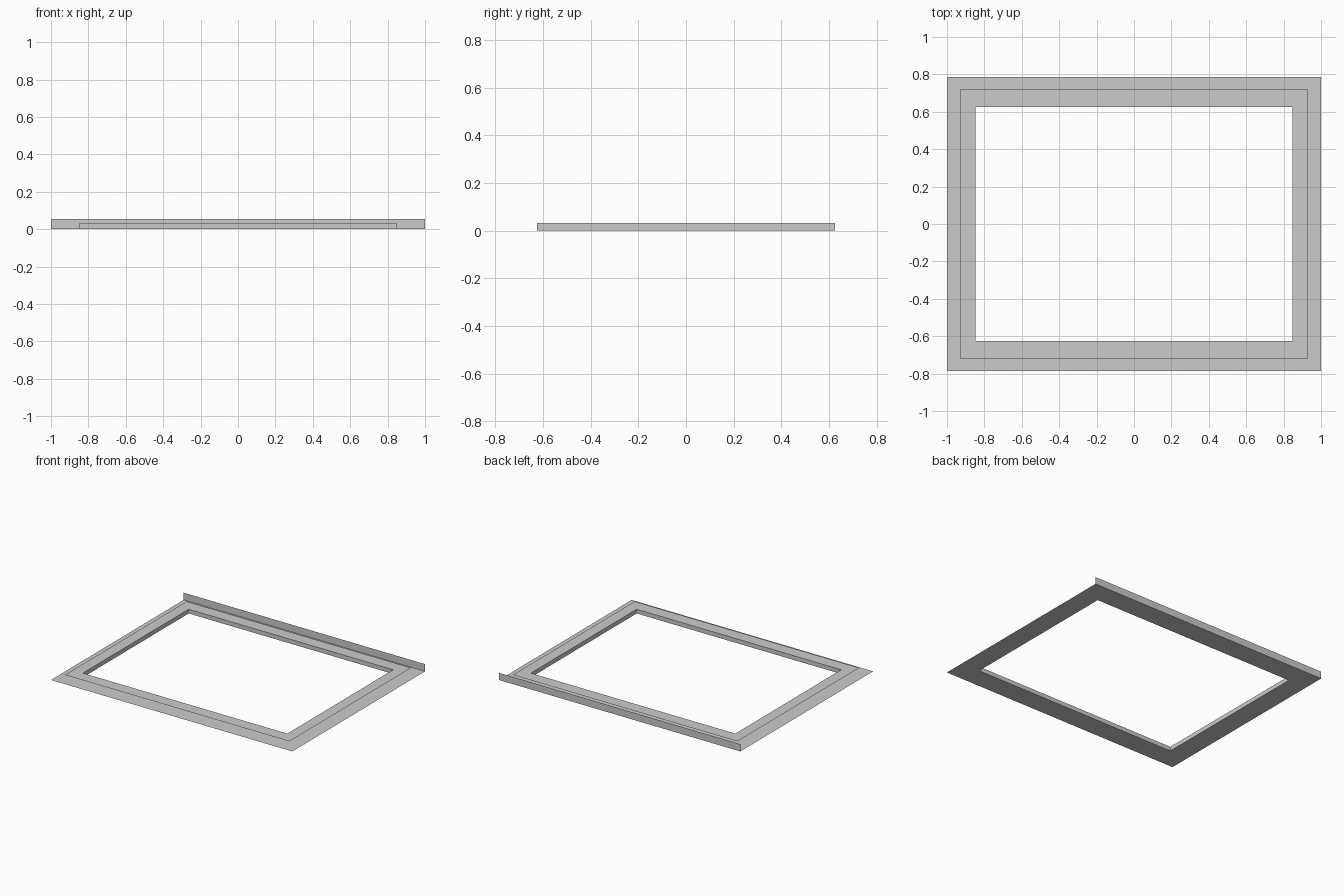
import bpy, bmesh

if "Cube" in bpy.data.objects:
    bpy.data.objects.remove(bpy.data.objects["Cube"])

# Folded sheet-metal frame: (half width, half depth, height) for each fold line
PROFILE = [
    (0.93, 0.72, 0.032),    # free edge of the raised lip
    (0.847, 0.626, 0.032),  # top of the opening wall
    (0.847, 0.626, 0.0),    # bottom of the opening wall
    (1.0, 0.785, 0.0),      # outer edge of the base flange
]
BACK_HEIGHT = 0.054


def ring(bm, hx, hy, z):
    return [bm.verts.new((sx * hx, sy * hy, z))
            for sx, sy in ((-1, -1), (1, -1), (1, 1), (-1, 1))]


bm = bmesh.new()
rings = [ring(bm, *p) for p in PROFILE]

# Lip, opening wall and base flange, mitred at the corners
for a, b in zip(rings, rings[1:]):
    for i in range(4):
        j = (i + 1) % 4
        bm.faces.new((a[i], b[i], b[j], a[j]))

# Upright flange along the back edge
right, left = rings[-1][2], rings[-1][3]
top = [bm.verts.new((v.co.x, v.co.y, BACK_HEIGHT)) for v in (left, right)]
bm.faces.new((right, left, top[0], top[1]))

bmesh.ops.recalc_face_normals(bm, faces=bm.faces[:])
bm.normal_update()
# Make the base flange face down
if max(bm.faces, key=lambda f: f.calc_area() if f.calc_center_median().z < 1e-4 else 0).normal.z > 0:
    bmesh.ops.reverse_faces(bm, faces=bm.faces[:])

mesh = bpy.data.meshes.new("channel_frame")
bm.to_mesh(mesh)
bm.free()
frame = bpy.data.objects.new("channel_frame", mesh)
bpy.context.collection.objects.link(frame)
